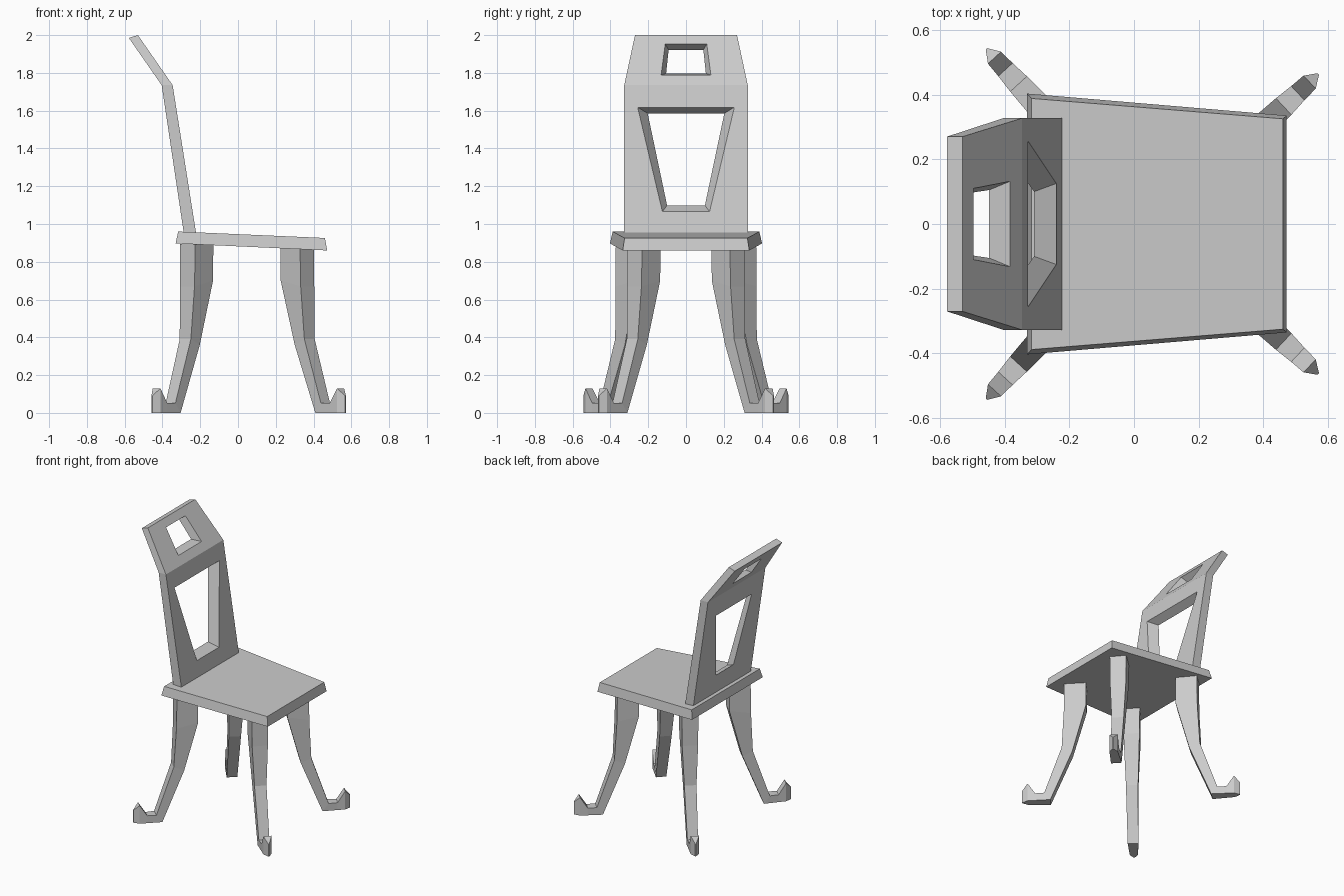
import bpy, bmesh
from mathutils import Vector

if "Cube" in bpy.data.objects:
    bpy.data.objects.remove(bpy.data.objects["Cube"])


def make_object(name, bm):
    bmesh.ops.remove_doubles(bm, verts=bm.verts, dist=0.0005)
    bmesh.ops.recalc_face_normals(bm, faces=bm.faces)
    mesh = bpy.data.meshes.new(name)
    bm.to_mesh(mesh)
    bm.free()
    obj = bpy.data.objects.new(name, mesh)
    bpy.context.collection.objects.link(obj)
    return obj


def bridge(bm, a, b):
    """Join two four-cornered rings with quads."""
    for i in range(4):
        j = (i + 1) % 4
        bm.faces.new((a[i], a[j], b[j], b[i]))


# Seat: tilted, tapered slab with flared edges
bm = bmesh.new()


def seat_ring(xb, yb, zb, xf, yf, zf):
    pts = [(xb, -yb, zb), (xf, -yf, zf), (xf, yf, zf), (xb, yb, zb)]
    return [bm.verts.new(p) for p in pts]


low = seat_ring(-0.33, 0.403, 0.897, 0.472, 0.335, 0.86)
high = seat_ring(-0.317, 0.388, 0.96, 0.46, 0.325, 0.926)
bridge(bm, low, high)
bm.faces.new(low)
bm.faces.new(high)
make_object("seat", bm)


# Backrest: two bent panels, each with a flared trapezoid window
bm = bmesh.new()


def back_ring(x0, z0, x1, z1, lo, hi):
    """Trapezoid ring on the slanted plane through (x0,z0)-(x1,z1)."""
    (yl, zl), (yh, zh) = lo, hi

    def x(z):
        return x0 + (x1 - x0) * (z - z0) / (z1 - z0)
    pts = [(x(zl), -yl, zl), (x(zl), yl, zl), (x(zh), yh, zh), (x(zh), -yh, zh)]
    return [bm.verts.new(p) for p in pts]


def back_panel(front, rear, y0, y1, front_hole, rear_hole, open_side):
    outer, inner = [], []
    for line, hole in ((front, front_hole), (rear, rear_hole)):
        x0, z0, x1, z1 = line
        outer.append(back_ring(*line, (y0, z0), (y1, z1)))
        inner.append(back_ring(*line, *hole))
        bridge(bm, outer[-1], inner[-1])
    bridge(bm, *inner)
    for i in range(4):
        if i != open_side:      # the panels join at this side
            j = (i + 1) % 4
            bm.faces.new((outer[0][i], outer[0][j], outer[1][j], outer[1][i]))


back_panel((-0.221, 0.945, -0.346, 1.735), (-0.286, 0.945, -0.404, 1.735),
           0.327, 0.327,
           ((0.125, 1.066), (0.256, 1.618)), ((0.10, 1.098), (0.203, 1.586)), 2)
back_panel((-0.346, 1.735, -0.53, 2.0), (-0.404, 1.735, -0.578, 1.985),
           0.327, 0.27,
           ((0.132, 1.788), (0.11, 1.952)), ((0.105, 1.798), (0.092, 1.922)), 0)
make_object("backrest", bm)


# Legs: diagonal blades ending in a pointed, upturned toe
# inner r, inner z, outer r, outer z, thickness
STATIONS = [
    (0.00, 0.895, 0.142, 0.895, 0.11),
    (0.00, 0.70, 0.145, 0.67, 0.105),
    (0.09, 0.36, 0.16, 0.39, 0.08),
    (0.235, 0.0, 0.275, 0.053, 0.07),
    (0.335, 0.0, 0.335, 0.053, 0.06),
    (0.385, 0.0, 0.385, 0.13, 0.055),
    (0.422, 0.0, 0.422, 0.09, 0.006),
]


def leg(name, start, direction, side):
    bm = bmesh.new()
    base = Vector((start[0], start[1] * side, 0))
    d = Vector((direction[0], direction[1] * side, 0)).normalized()
    n = Vector((-d.y, d.x, 0))
    rings = []
    for ri, zi, ro, zo, t in STATIONS:
        a = base + d * ri + Vector((0, 0, zi))
        b = base + d * ro + Vector((0, 0, zo))
        h = n * t / 2
        rings.append([bm.verts.new(p) for p in (a - h, a + h, b + h, b - h)])
    for a, b in zip(rings, rings[1:]):
        bridge(bm, a, b)
    bm.faces.new(rings[0])
    bm.faces.new(rings[-1])
    make_object(name, bm)


for side, label in ((1, "left"), (-1, "right")):
    leg("front_leg_" + label, (0.262, 0.175), (0.729, 0.684), side)
    leg("back_leg_" + label, (-0.171, 0.23), (-0.675, 0.737), side)
